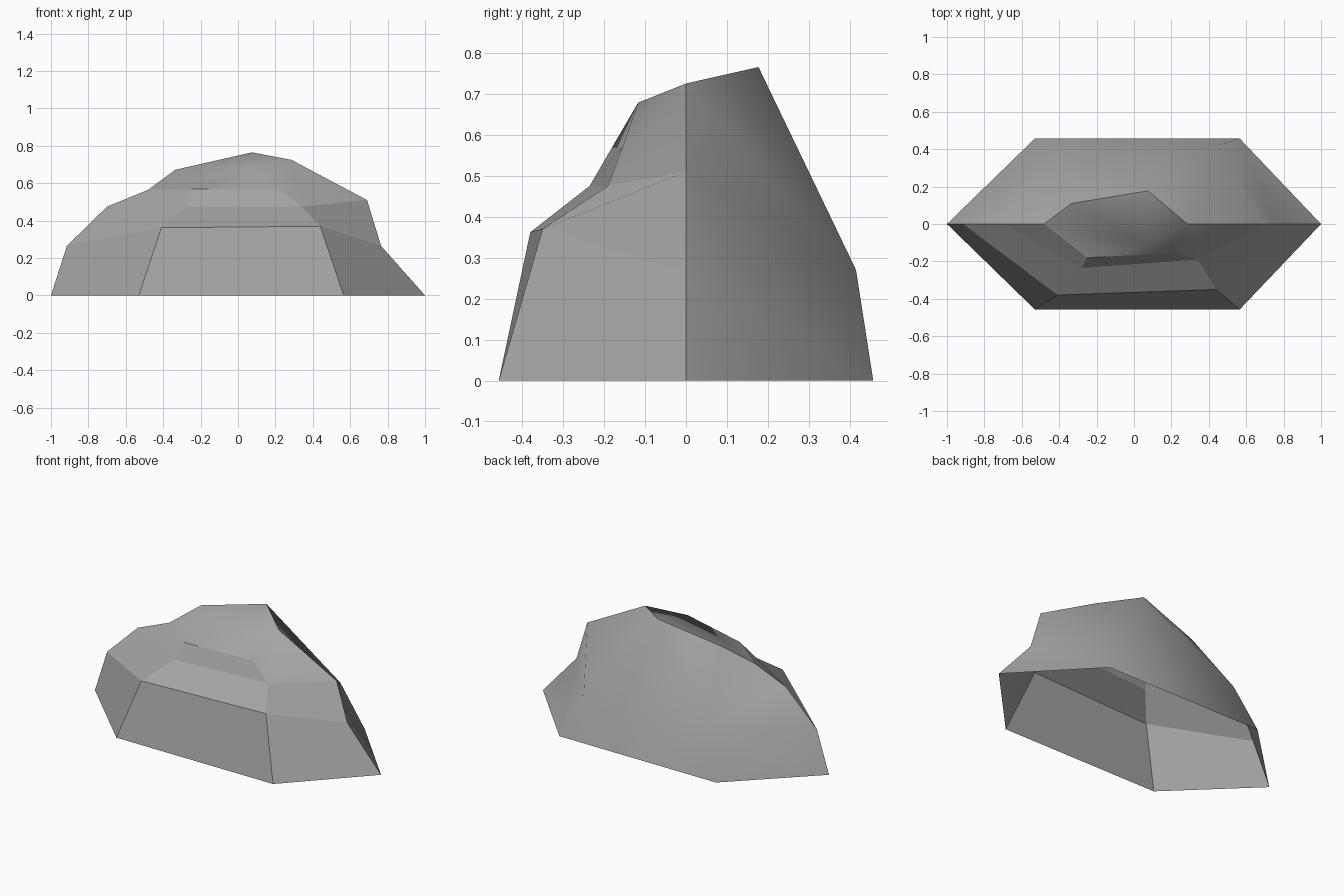
import bpy
import bmesh
import math

cube = bpy.data.objects.get("Cube")
if cube:
    bpy.data.objects.remove(cube, do_unlink=True)

# Stone colour
stone = bpy.data.materials.new("stone grey")
stone.use_nodes = True
grey = (0.37, 0.37, 0.37, 1)
stone.diffuse_color = grey
stone.node_tree.nodes["Principled BSDF"].inputs["Base Color"].default_value = grey

bm = bmesh.new()


def ring(*points):
    return [bm.verts.new(p) for p in points]


def face(*verts):
    bm.faces.new(verts)


def band(lower, upper):
    """Join two rows of equal length with quads."""
    for i in range(len(lower) - 1):
        face(lower[i], lower[i + 1], upper[i + 1], upper[i])


def fan(hub, rim):
    """Join one corner to a row of points."""
    for a, b in zip(rim, rim[1:]):
        face(hub, a, b)


# Crest running over the rock from the -x tip to the +x tip
crest = ring((-1, 0, 0), (-.915, 0, .265), (-.70, 0, .475), (-.48, 0, .565),
             (-.335, .11, .672), (.075, .177, .765), (.285, 0, .725),
             (.69, 0, .51), (.765, 0, .265), (1, 0, 0))
tip_a, low_a, mid_a, high_a, top_a, peak, top_b, mid_b, low_b, tip_b = crest

# Front corners, in pairs from the ground upwards
foot = ring((-.53, -.457, 0), (.565, -.457, 0))
shoulder = ring((-.41, -.38, .362), (.44, -.35, .37))
ledge = ring((-.28, -.235, .475), (.34, -.19, .475))
brow = ring((-.25, -.18, .57), (.21, -.155, .57))
cap, = ring((.07, -.117, .678))

# Front walls and stepped slopes
rows = [[tip_a, *foot, tip_b], [low_a, *shoulder, low_b], [mid_a, *ledge, mid_b]]
for lower, upper in zip(rows, rows[1:]):
    band(lower, upper)
band(ledge, brow)
face(mid_a, ledge[0], brow[0], high_a)
face(brow[0], brow[1], cap)
face(ledge[1], mid_b, top_b)
fan(top_b, [cap, brow[1], ledge[1]])
fan(cap, [top_b, peak, top_a, high_a, brow[0]])

# Back wall and broad back slope
back_foot = ring((-.53, .457, 0), (.565, .457, 0))
back_mid = ring((-.41, .39, .265), (.425, .415, .27))
band([tip_a, *back_foot, tip_b], [low_a, *back_mid, low_b])
fan(back_mid[0], [low_a, mid_a, high_a, top_a, peak])
fan(back_mid[1], [peak, top_b, mid_b, low_b])
face(back_mid[0], back_mid[1], peak)

# Open-bottomed shell with outward faces
bmesh.ops.recalc_face_normals(bm, faces=bm.faces[:])
bm.normal_update()
if sum(f.normal.z * f.calc_area() for f in bm.faces) < 0:
    bmesh.ops.reverse_faces(bm, faces=bm.faces[:])

mesh = bpy.data.meshes.new("rock")
bm.to_mesh(mesh)
bm.free()
mesh.materials.append(stone)
rock = bpy.data.objects.new("rock", mesh)
bpy.context.collection.objects.link(rock)

# Rounded back and top, flat chiselled front
bpy.ops.object.select_all(action="DESELECT")
rock.select_set(True)
bpy.context.view_layer.objects.active = rock
bpy.ops.object.shade_smooth_by_angle(angle=math.radians(55))
for polygon in mesh.polygons:
    if polygon.normal.y < 0 and polygon.center.z < .55:
        polygon.use_smooth = False
